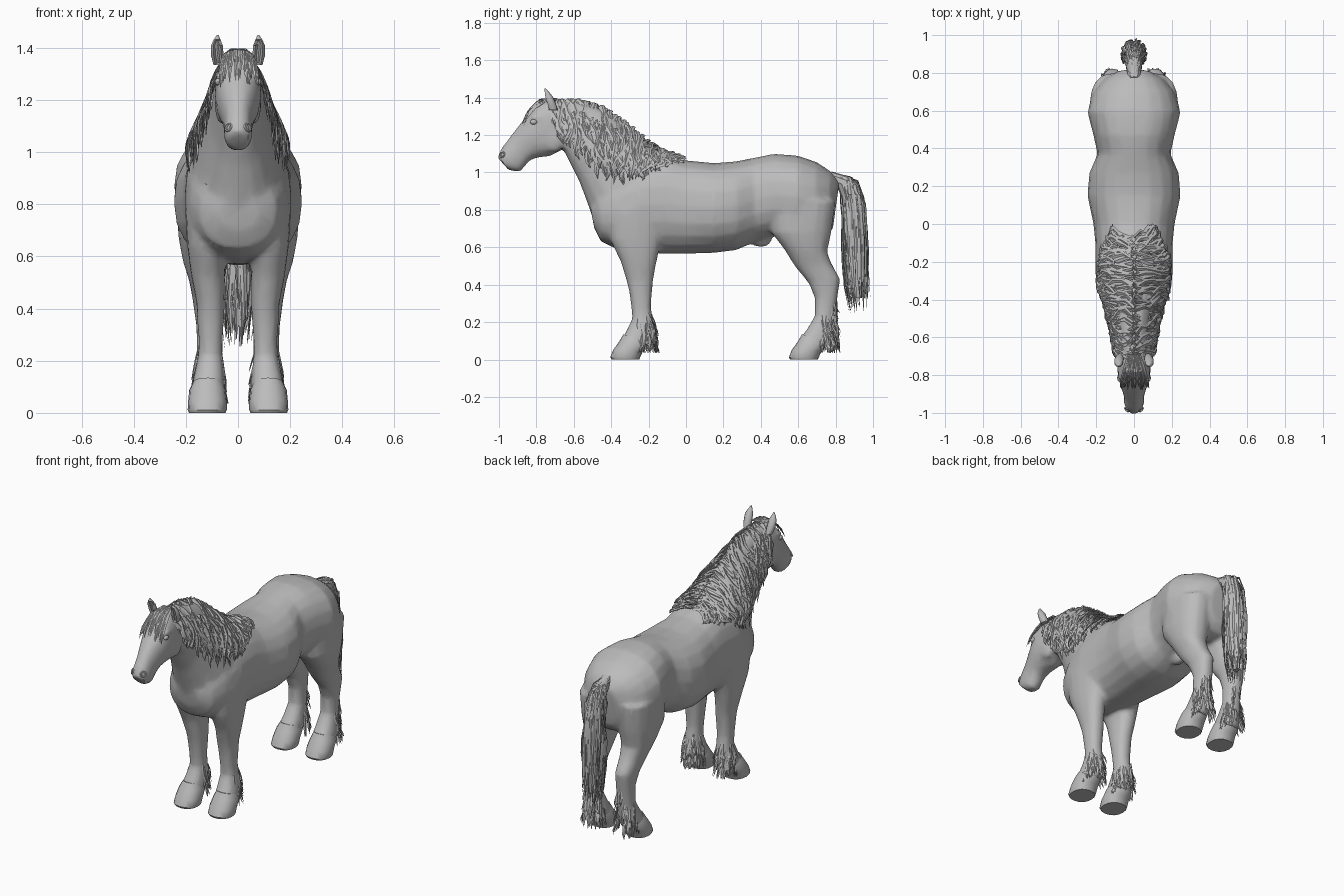
import bpy, bmesh, math, random
from mathutils import Vector, Matrix

random.seed(7)
R = random.uniform
if "Cube" in bpy.data.objects:
    bpy.data.objects.remove(bpy.data.objects["Cube"], do_unlink=True)

grey = bpy.data.materials.new("plain_grey")
grey.use_nodes = True
grey.diffuse_color = (0.5, 0.5, 0.5, 1)
grey.node_tree.nodes["Principled BSDF"].inputs["Base Color"].default_value = (0.5, 0.5, 0.5, 1)


def loft(bm, sections, x=0, n=16, power=0.88):
    """Skin through rings; each is (y, z) one edge, (y, z) other edge, half width, x."""
    rings = []
    for ya, za, yb, zb, w, *off in sections:
        c = Vector((x * (off[0] if off else 1), (ya + yb) / 2, (za + zb) / 2))
        u = Vector((0, (ya - yb) / 2, (za - zb) / 2))
        ring = []
        for i in range(n):
            a = math.tau * i / n
            s = math.copysign(abs(math.sin(a)) ** power, math.sin(a))
            k = math.copysign(abs(math.cos(a)) ** power, math.cos(a))
            ring.append(bm.verts.new(c + u * k + Vector((w * s, 0, 0))))
        rings.append(ring)
    for a, b in zip(rings, rings[1:]):
        for i in range(n):
            j = (i + 1) % n
            bm.faces.new((a[i], a[j], b[j], b[i]))
    bm.faces.new(rings[0])
    bm.faces.new(rings[-1])


def strand(bm, pts, width, out):
    """A flattened lock of hair, tapering to its tip."""
    rings = []
    last = len(pts) - 1
    for i, p in enumerate(pts):
        t = (pts[min(i + 1, last)] - pts[max(i - 1, 0)]).normalized()
        side = t.cross(out).normalized()
        nrm = side.cross(t)
        s = i / last
        w = width * (0.08 if i == last else 0.6 + 0.9 * s - 1.1 * s * s)
        rings.append([bm.verts.new(p + d * w) for d in (side, nrm * 0.4, -side, nrm * -0.4)])
    for a, b in zip(rings, rings[1:]):
        for i in range(4):
            j = (i + 1) % 4
            bm.faces.new((a[i], a[j], b[j], b[i]))
    bm.faces.new(rings[0])
    bm.faces.new(rings[-1])


def sample(points, t):
    """Point at fraction t along evenly spaced control points."""
    f = min(max(t, 0), 0.9999) * (len(points) - 1)
    i = int(f)
    return Vector(points[i]).lerp(Vector(points[i + 1]), f - i)


def finish(name, bm, angle=40, modifiers=()):
    bmesh.ops.recalc_face_normals(bm, faces=bm.faces)
    mesh = bpy.data.meshes.new(name)
    bm.to_mesh(mesh)
    bm.free()
    ob = bpy.data.objects.new(name, mesh)
    bpy.context.collection.objects.link(ob)
    mesh.materials.append(grey)
    bpy.ops.object.select_all(action="DESELECT")
    ob.select_set(True)
    bpy.context.view_layer.objects.active = ob
    for kind, settings in modifiers:
        mod = ob.modifiers.new(kind.lower(), kind)
        for key, value in settings.items():
            setattr(mod, key, value)
        bpy.ops.object.modifier_apply(modifier=mod.name)
    bpy.ops.object.shade_smooth_by_angle(angle=math.radians(angle))
    return ob


# Body: barrel, neck, head and legs fused into one skin
body = bmesh.new()
loft(body, [
    (-.515, .83, -.49, .70, .08), (-.47, .92, -.455, .63, .15), (-.38, 1.0, -.38, .595, .187),
    (-.25, 1.08, -.25, .57, .205), (-.1, 1.1, -.1, .565, .205), (0, 1.065, 0, .565, .215),
    (.15, 1.05, .15, .57, .247), (.27, 1.06, .27, .585, .237), (.37, 1.08, .37, .63, .193),
    (.47, 1.1, .47, .66, .215), (.6, 1.09, .58, .65, .247), (.7, 1.055, .68, .63, .22),
    (.775, 1.005, .75, .65, .165), (.82, .95, .785, .7, .09)], n=20)
loft(body, [
    (-.70, 1.385, -.66, 1.13, .075), (-.58, 1.38, -.625, 1.06, .085), (-.45, 1.34, -.57, .95, .105),
    (-.32, 1.25, -.525, .83, .138), (-.18, 1.14, -.485, .72, .175), (-.05, 1.05, -.36, .66, .185)])
loft(body, [
    (-.66, 1.37, -.64, 1.16, .06), (-.74, 1.39, -.67, 1.115, .085), (-.805, 1.36, -.73, 1.085, .09),
    (-.85, 1.305, -.79, 1.08, .082), (-.895, 1.25, -.835, 1.065, .067),
    (-.945, 1.185, -.868, 1.025, .054), (-.99, 1.125, -.885, 1.003, .054),
    (-1.008, 1.08, -.945, 1.01, .042)])
front_leg = [
    (-.42, .8, -.1, .8, .085, .12), (-.405, .64, -.13, .64, .075, .12),
    (-.348, .52, -.158, .52, .064, .115), (-.318, .42, -.176, .42, .054, .105),
    (-.303, .36, -.182, .36, .052, .105), (-.293, .28, -.187, .28, .046, .105),
    (-.287, .22, -.178, .22, .047, .106), (-.318, .155, -.172, .14, .058, .11),
    (-.348, .1, -.2, .07, .066, .115)]
hind_leg = [
    (.45, .85, .8, .85, .115, .12), (.455, .68, .778, .68, .105, .125),
    (.525, .59, .755, .575, .087, .125), (.58, .5, .78, .51, .067, .12),
    (.655, .41, .825, .43, .057, .115), (.688, .33, .81, .33, .05, .11),
    (.688, .23, .795, .23, .048, .11), (.645, .16, .787, .14, .058, .112),
    (.6, .1, .76, .07, .066, .115)]
for side in (1, -1):
    loft(body, front_leg, side)
    loft(body, hind_leg, side)
    # Brow ridge and cheek
    for pos, size in (((.072, -.80, 1.295), (.016, .035, .016)), ((.06, -.71, 1.18), (.03, .065, .075))):
        bmesh.ops.create_uvsphere(body, u_segments=12, v_segments=8, radius=1, matrix=Matrix.LocRotScale(
            Vector((pos[0] * side, *pos[1:])), None, Vector(size)))
# Belly sheath
bmesh.ops.create_uvsphere(body, u_segments=12, v_segments=8, radius=1, matrix=Matrix.LocRotScale(
    Vector((0, .4, .64)), None, Vector((.035, .06, .04))))
finish("body", body, 35, (
    ("REMESH", {"mode": "VOXEL", "voxel_size": .013}),
    ("SMOOTH", {"factor": .5, "iterations": 5}),
    ("DECIMATE", {"ratio": .2})))

# Hooves, ears, eyes, nostrils
for side, label in ((1, "left"), (-1, "right")):
    for place, y in (("front", 0), ("hind", .955)):
        bm = bmesh.new()
        loft(bm, [(y - .335, .135, y - .2, .1, .057, .115), (y - .355, .1, y - .205, .075, .07, .117),
                  (y - .39, .05, y - .23, .045, .074, .117), (y - .405, .012, y - .245, .012, .075, .118),
                  (y - .398, 0, y - .25, 0, .07, .118)], side)
        finish(f"{place}_{label}_hoof", bm, 45)

    bm = bmesh.new()
    loft(bm, [(-.735, 1.335, -.685, 1.335, .02, .075), (-.748, 1.375, -.695, 1.365, .025, .079),
              (-.757, 1.41, -.712, 1.405, .024, .081), (-.758, 1.432, -.732, 1.43, .014, .08),
              (-.755, 1.45, -.75, 1.45, .003, .078)], side, 10, 1)
    bmesh.ops.recalc_face_normals(bm, faces=bm.faces)
    hollow = [f for f in bm.faces if f.normal.y < -.6 and f.calc_center_median().z < 1.43]
    bmesh.ops.inset_region(bm, faces=hollow, thickness=.004, depth=-.012)
    finish(f"{label}_ear", bm)

    bm = bmesh.new()
    bmesh.ops.create_uvsphere(bm, u_segments=14, v_segments=8, radius=1, matrix=Matrix.LocRotScale(
        Vector((.077 * side, -.815, 1.27)), None, Vector((.012, .02, .014))))
    finish(f"{label}_eye", bm)

    bpy.ops.mesh.primitive_torus_add(major_segments=12, minor_segments=6, major_radius=.014, minor_radius=.005,
                                     location=(.037 * side, -.982, 1.095), rotation=(1.2, 0, .8 * side))
    nostril = bpy.context.object
    nostril.name = f"{label}_nostril"
    nostril.data.materials.append(grey)
    bpy.ops.object.shade_smooth_by_angle()

# Mane: locks falling from the crest to both sides
crest = [(0, -.73, 1.39), (0, -.58, 1.392), (0, -.45, 1.355), (0, -.32, 1.265), (0, -.18, 1.15), (0, -.06, 1.085)]
hem = [(.1, -.67, 1.17), (.122, -.55, 1.05), (.15, -.42, .955), (.185, -.32, .925), (.185, -.2, .985), (.1, .0, 1.06)]
mane = bmesh.new()
for side in (1, -1):
    for i in range(170):
        t = (i + R(0, 1)) / 170
        top, low = sample(crest, t), sample(hem, t + R(-.03, .03))
        start = (0, 0, .25, .45)[i % 4]
        end = min(start + R(.5, .75), R(.85, 1.06))
        sway, lift = R(-.03, .03), R(0, .012)
        pts = []
        for k in range(6):
            s = start + (end - start) * k / 5
            p = top.lerp(low, s)
            p.x = side * (low.x * math.sin(min(1, s * 1.35) * math.pi / 2) + lift)
            p.y += sway * math.sin(k * 1.1) + .015 * math.sin(s * 9 + i)
            p.z += .012 * math.sin(math.pi * min(1, s * 2))
            pts.append(p)
        strand(mane, pts, R(.012, .021), Vector((side * .6, 0, .8)))
finish("mane", mane, 30)

# Forelock
forelock = bmesh.new()
for i in range(34):
    x = R(-.075, .075)
    end = R(.5, 1.1)
    path = [(x * .4, -.69, 1.395), (x * .8, -.78, 1.392 - 4 * x * x), (x, -.84, 1.34 - 6 * x * x),
            (x * 1.1, -.875, 1.27 - 6 * x * x)]
    strand(forelock, [sample(path, end * k / 4) for k in range(5)], R(.009, .014), Vector((x * 5, -.6, .8)))
finish("forelock", forelock, 30)

# Tail: solid dock wrapped in long locks
tail = bmesh.new()
loft(tail, [(.74, .96, .78, 1.005, .03), (.81, .92, .88, .975, .045), (.855, .8, .93, .8, .048),
            (.855, .5, .95, .5, .045), (.9, .33, .94, .33, .015)], n=10)
spine = [(0, .77, .995), (0, .875, .965), (0, .9, .8), (0, .905, .6), (0, .91, .42), (0, .925, .25)]
spread = (.25, .65, .95, 1.05, 1, .8)
for i in range(110):
    a, r = R(0, math.tau), R(.65, 1)
    off = Vector((.065 * r * math.cos(a), .072 * r * math.sin(a), 0))
    out = Vector((math.cos(a), math.sin(a), .35))
    start, end = (0, .1, .3)[i % 3], R(.75, 1)
    pts = []
    for k in range(7):
        s = start + (end - start) * k / 6
        p = sample(spine, s) + off * spread[round(s * 5)]
        p.x += .006 * math.sin(k * 1.3 + i)
        pts.append(p)
    strand(tail, pts, R(.009, .016), out)
finish("tail", tail, 30)

# Feathering: shaggy hair behind each fetlock, higher up on the hind legs
for place, cy, high in (("front", -.235, .25), ("hind", .742, .36)):
    for side, label in ((1, "left"), (-1, "right")):
        bm = bmesh.new()
        for i in range(60):
            a = R(-1.9, 1.9)
            z = R(.13, high if abs(a) < .8 else .24)
            drop = min(R(.08, .15), z - .035)
            flare = R(.75, 1)
            d = Vector((math.sin(a), math.cos(a), 0))
            c = Vector((.11 * side, cy, 0))
            pts = []
            for k in range(5):
                s = k / 4
                grow = flare * s * (1 - z * 1.3)
                p = c + Vector((d.x * (.045 + .035 * grow), d.y * (.05 + .055 * grow), z - drop * s))
                p.y += .008 * math.sin(i + k)
                pts.append(p)
            strand(bm, pts, R(.008, .014), d + Vector((0, 0, .3)))
        finish(f"{place}_{label}_feather", bm, 30)
